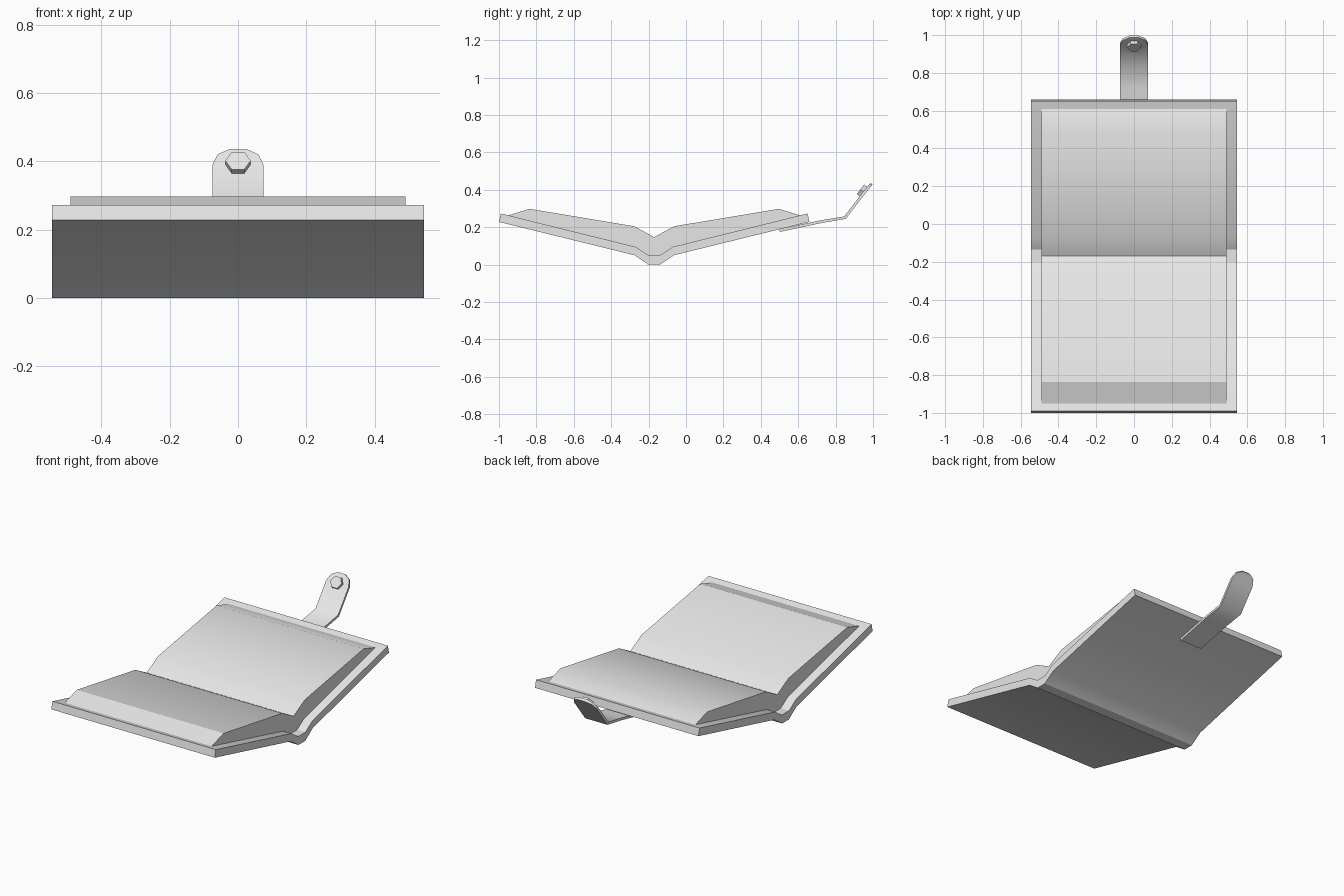
import bpy, bmesh, math
from mathutils import Vector

cube = bpy.data.objects.get("Cube")
if cube:
    bpy.data.objects.remove(cube, do_unlink=True)

grey = bpy.data.materials.new("plain_grey")
grey.use_nodes = True
grey.diffuse_color = (0.8, 0.8, 0.8, 1)
grey.node_tree.nodes["Principled BSDF"].inputs["Base Color"].default_value = (0.8, 0.8, 0.8, 1)

SPINE = -0.17  # y of the fold


def finish(name, bm, angle=30):
    bmesh.ops.recalc_face_normals(bm, faces=bm.faces)
    mesh = bpy.data.meshes.new(name)
    bm.to_mesh(mesh)
    bm.free()
    mesh.materials.append(grey)
    obj = bpy.data.objects.new(name, mesh)
    bpy.context.collection.objects.link(obj)
    bpy.ops.object.select_all(action='DESELECT')
    obj.select_set(True)
    bpy.context.view_layer.objects.active = obj
    bpy.ops.object.shade_smooth_by_angle(angle=math.radians(angle))
    return obj


def mirrored(half):
    """Profile across the fold, from the front edge to the back edge."""
    front = [(SPINE - d, z) for d, z in half]
    back = [(SPINE + d, z) for d, z in half if d > 0]
    return front + back[::-1]


def slab(name, upper, lower, half_width):
    """Extrude the band between two profiles along x."""
    bm = bmesh.new()
    outline = upper + lower[::-1]
    face = bm.faces.new([bm.verts.new((-half_width, y, z)) for y, z in outline])
    ext = bmesh.ops.extrude_face_region(bm, geom=[face])
    moved = [v for v in ext["geom"] if isinstance(v, bmesh.types.BMVert)]
    bmesh.ops.translate(bm, verts=moved, vec=(2 * half_width, 0, 0))
    return finish(name, bm)


# Cover: two boards joined by a rounded spine
cover_top = mirrored([(0.82, 0.273), (0.1, 0.095), (0.034, 0.052)])
cover_bottom = mirrored([(0.83, 0.228), (0.105, 0.05), (0.032, 0)])
slab("cover", cover_top, cover_bottom, 0.545)

# Page blocks meeting in a valley at the fold
page_top = mirrored([(0.78, 0.263), (0.667, 0.298), (0.107, 0.205), (0, 0.147)])
page_bottom = mirrored([(0.77, 0.25), (0.1, 0.085), (0.03, 0.045)])
pages = slab("pages", page_top, page_bottom, 0.49)

# Keep the front page crease crisp
for e in pages.data.edges:
    a, b = (pages.data.vertices[i].co for i in e.vertices)
    if all(abs(p.y - SPINE + 0.667) < 0.01 for p in (a, b)):
        e.use_edge_sharp = True

# Clasp strap: a bent ribbon with a clipped tip
bm = bmesh.new()
rows = [(0.5, 0.182, 0.075), (0.72, 0.229, 0.075), (0.85, 0.251, 0.075),
        (0.953, 0.385, 0.075), (0.977, 0.416, 0.06), (0.992, 0.431, 0.025)]
pairs = [[bm.verts.new((s * w, y, z)) for s in (-1, 1)] for y, z, w in rows]
for p, q in zip(pairs, pairs[1:]):
    bm.faces.new((p[0], p[1], q[1], q[0]))
strap = finish("clasp_strap", bm, 60)
solid = strap.modifiers.new("thickness", 'SOLIDIFY')
solid.thickness = 0.015
solid.offset = 0
bpy.ops.object.modifier_apply(modifier=solid.name)
bpy.ops.object.shade_smooth_by_angle(angle=math.radians(45))

# Hexagonal stud standing square to the strap tip
bm = bmesh.new()
bmesh.ops.create_cone(bm, cap_ends=True, segments=6, radius1=0.037, radius2=0.037, depth=0.028)
points = [v.co.copy() for v in bm.verts]
if max(p.x for p in points) < 0.036:
    bmesh.ops.rotate(bm, verts=bm.verts, cent=(0, 0, 0),
                     matrix=Vector((1, 0, 0)).rotation_difference(
                         Vector((math.cos(math.pi / 6), math.sin(math.pi / 6), 0))).to_matrix())
stud = finish("clasp_stud", bm)
stud.rotation_euler = Vector((0, -0.79, 0.61)).to_track_quat('Z', 'Y').to_euler()
stud.location = (0, 0.944, 0.394)
